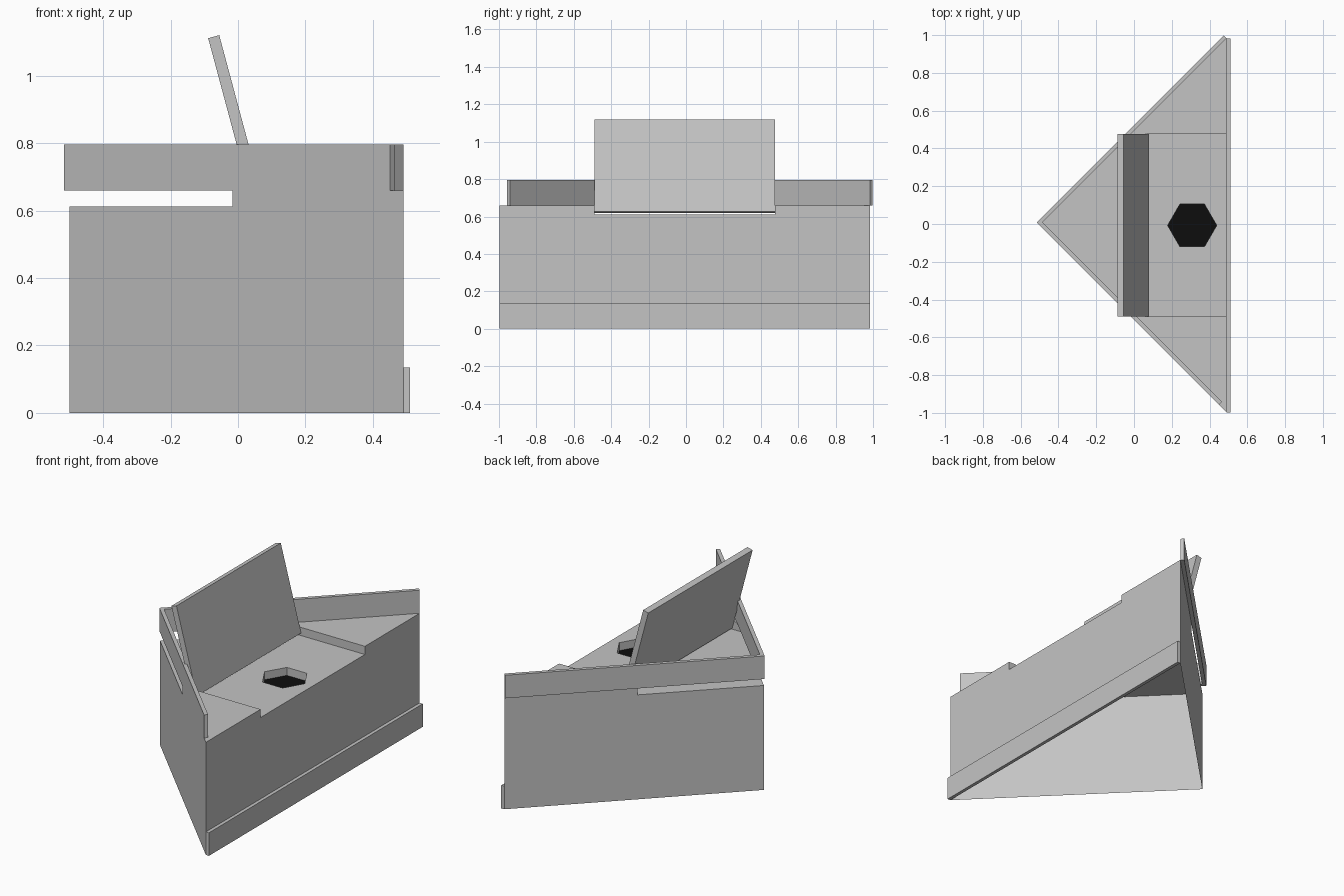
import bpy, bmesh, math
from mathutils import Vector, Matrix

if "Cube" in bpy.data.objects:
    bpy.data.objects.remove(bpy.data.objects["Cube"], do_unlink=True)


def material(name, value):
    m = bpy.data.materials.new(name)
    m.use_nodes = True
    col = (value, value, value, 1)
    m.diffuse_color = col
    m.node_tree.nodes["Principled BSDF"].inputs["Base Color"].default_value = col
    return m


grey = material("light_grey", 0.55)
black = material("black", 0.004)


def finish(name, bm, mat, matrix=None):
    mesh = bpy.data.meshes.new(name)
    bm.to_mesh(mesh)
    bm.free()
    mesh.materials.append(mat)
    ob = bpy.data.objects.new(name, mesh)
    bpy.context.collection.objects.link(ob)
    if matrix:
        ob.matrix_world = matrix
    return ob


def box(name, size, matrix):
    bm = bmesh.new()
    bmesh.ops.create_cube(bm, size=1)
    bmesh.ops.scale(bm, vec=size, verts=bm.verts)
    return finish(name, bm, grey, matrix)


# Main dimensions: flat front, corner point, half widths, seat and shelf heights
FRONT, CORNER, SEAT, SHELF = 0.49, -0.5, 0.612, 0.66
HALF, RECESS, MID_Y = FRONT - CORNER, 0.483, -0.0075
HOLE_X, HOLE_R, HOLE_Z = 0.308, 0.13, 0.565

# Half of the open-bottomed corner shell, mirrored across its middle
edge = CORNER + RECESS
rim = [(HOLE_X + HOLE_R * math.cos(i * math.pi / 3),
        HOLE_R * math.sin(i * math.pi / 3)) for i in (3, 2, 1)] + [(HOLE_X + HOLE_R, 0)]


def profile(x_mid, x_step):
    """Stepped wall from the middle out to the side corner."""
    return [(x_mid, 0, 0), (FRONT, HALF, 0), (FRONT, HALF, SHELF),
            (x_step, RECESS, SHELF), (x_step, RECESS, SEAT), (x_mid, 0, SEAT)]


polygons = [
    profile(FRONT, FRONT),
    profile(CORNER, edge),
    [(edge, RECESS, SHELF), (FRONT, RECESS, SHELF), (FRONT, HALF, SHELF)],
    [(edge, RECESS, z) for z in (SEAT, SHELF)] + [(FRONT, RECESS, z) for z in (SHELF, SEAT)],
    [(CORNER, 0, SEAT)] + [(x, y, SEAT) for x, y in rim]
    + [(FRONT, 0, SEAT), (FRONT, RECESS, SEAT), (edge, RECESS, SEAT)],
]
for p, q in zip(rim, rim[1:]):
    polygons.append([(*p, SEAT), (*q, SEAT), (*q, HOLE_Z), (*p, HOLE_Z)])

bm = bmesh.new()
for poly in polygons:
    bm.faces.new([bm.verts.new(p) for p in poly])
bmesh.ops.remove_doubles(bm, verts=bm.verts, dist=0.0005)
bmesh.ops.recalc_face_normals(bm, faces=bm.faces)
bm.faces.ensure_lookup_table()
if bm.faces[0].normal.x < 0:
    bmesh.ops.reverse_faces(bm, faces=bm.faces)
shell = finish("corner_shell", bm, grey, Matrix.Translation((0, MID_Y, 0)))
mirror = shell.modifiers.new("mirror", "MIRROR")
mirror.use_axis = (False, True, False)

# Dark floor of the hexagonal hole
bm = bmesh.new()
bmesh.ops.create_circle(bm, cap_ends=True, segments=6, radius=HOLE_R,
                        matrix=Matrix.Rotation(math.pi / 2, 4, "Z"))
# Keep a hexagon point on the x axis
first = max(bm.verts, key=lambda v: v.co.x).co
if abs(first.y) > 0.01:
    bmesh.ops.rotate(bm, verts=bm.verts, matrix=Matrix.Rotation(math.pi / 6, 3, "Z"))
bmesh.ops.recalc_face_normals(bm, faces=bm.faces)
for f in bm.faces:
    if f.normal.z < 0:
        f.normal_flip()
finish("hole_floor", bm, black, Matrix.Translation((HOLE_X, MID_Y, HOLE_Z)))

# Skirting board along the bottom of the front
box("skirting", (0.02, 2 * HALF, 0.135), Matrix.Translation((0.5, MID_Y, 0.0675)))

# Raised lid leaning back
box("lid", (0.034, 2 * RECESS, 0.51),
    Matrix.Translation((-0.006, MID_Y, 0.869)) @ Matrix.Rotation(math.radians(-15), 4, "Y"))


# Rails along the two rear walls
def rail(name, start, end, inward):
    a, b = Vector(start), Vector(end)
    d = (b - a).normalized()
    thick = 0.022
    side = Vector((-d.y, d.x)) * thick / 2 * inward
    mid = (a + b) / 2 + side
    box(name, ((b - a).length, thick, 0.135),
        Matrix.Translation((mid.x, mid.y, 0.7275))
        @ Matrix.Rotation(math.atan2(d.y, d.x), 4, "Z"))


rail("back_rail", (CORNER, MID_Y), (FRONT, MID_Y + HALF), 1)
rail("front_rail", (-0.5155, 0.008), (0.45, -0.9575), 1)
